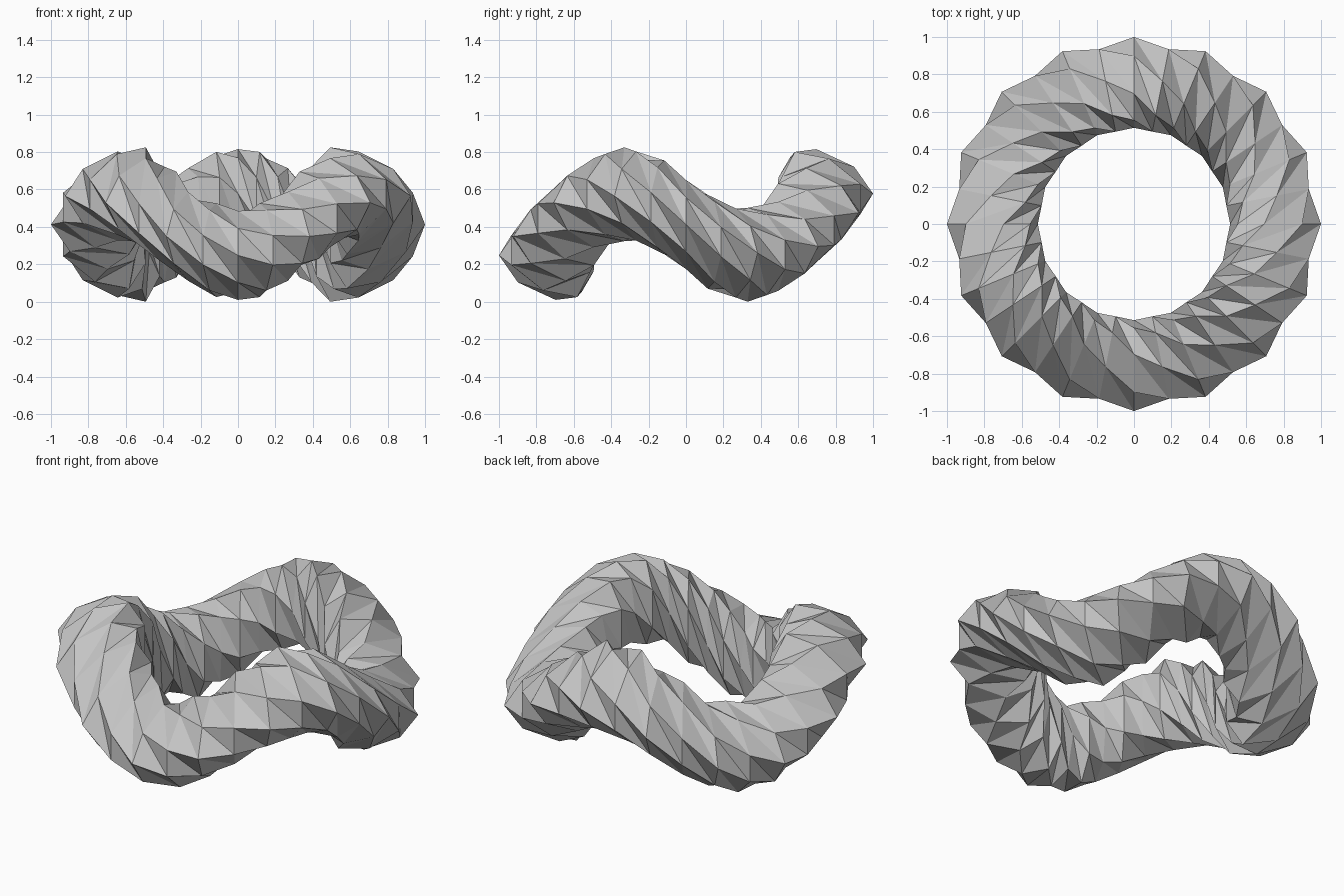
import bpy
import bmesh
from math import sin, cos, pi

cube = bpy.data.objects.get("Cube")
if cube:
    bpy.data.objects.remove(cube, do_unlink=True)

RINGS, SIDES = 32, 8
PATH_RADIUS, TUBE_RADIUS = 0.757, 0.243
WAVE, MID_HEIGHT = 0.165, 0.415


def flat_material(name, rgb):
    mat = bpy.data.materials.new(name)
    mat.use_nodes = True
    colour = (*rgb, 1.0)
    mat.diffuse_color = colour
    mat.node_tree.nodes["Principled BSDF"].inputs["Base Color"].default_value = colour
    return mat


def ring_point(j, i):
    """Point i of cross-section j: blunt towards the hole, narrower outwards.
    Odd sections are turned half a step, a little taller and set in."""
    odd = j % 2
    theta = 2 * pi * j / RINGS
    phi = 2 * pi * (i + odd / 2) / SIDES
    radius = PATH_RADIUS + TUBE_RADIUS * cos(phi) - 0.06 * sin(phi) ** 2 - 0.02 * odd
    height = 0.238 * (1 + 0.06 * odd) * sin(phi) * (1 - 0.2 * cos(phi))
    z = MID_HEIGHT - WAVE * sin(3 * theta) + height
    return radius * cos(theta), radius * sin(theta), z


# Wavy ring: cross-sections joined by triangles that wind round the tube like a rope
bm = bmesh.new()
rings = [[bm.verts.new(ring_point(j, i)) for i in range(SIDES)] for j in range(RINGS)]
for j in range(RINGS):
    a, b = rings[j], rings[(j + 1) % RINGS]
    shift = 1 if j % 2 else 2
    for i in range(SIDES):
        low, high = b[(i - shift) % SIDES], b[(i - shift + 1) % SIDES]
        bm.faces.new((a[i], low, high))
        bm.faces.new((a[i], high, a[(i + 1) % SIDES]))
bmesh.ops.recalc_face_normals(bm, faces=bm.faces)

# Rest the ring on the ground
base = min(v.co.z for v in bm.verts)
bmesh.ops.translate(bm, verts=bm.verts, vec=(0, 0, -base))

mesh = bpy.data.meshes.new("wavy_ring")
bm.to_mesh(mesh)
bm.free()
mesh.materials.append(flat_material("light grey", (0.55, 0.55, 0.55)))
ring = bpy.data.objects.new("wavy_ring", mesh)
bpy.context.collection.objects.link(ring)
